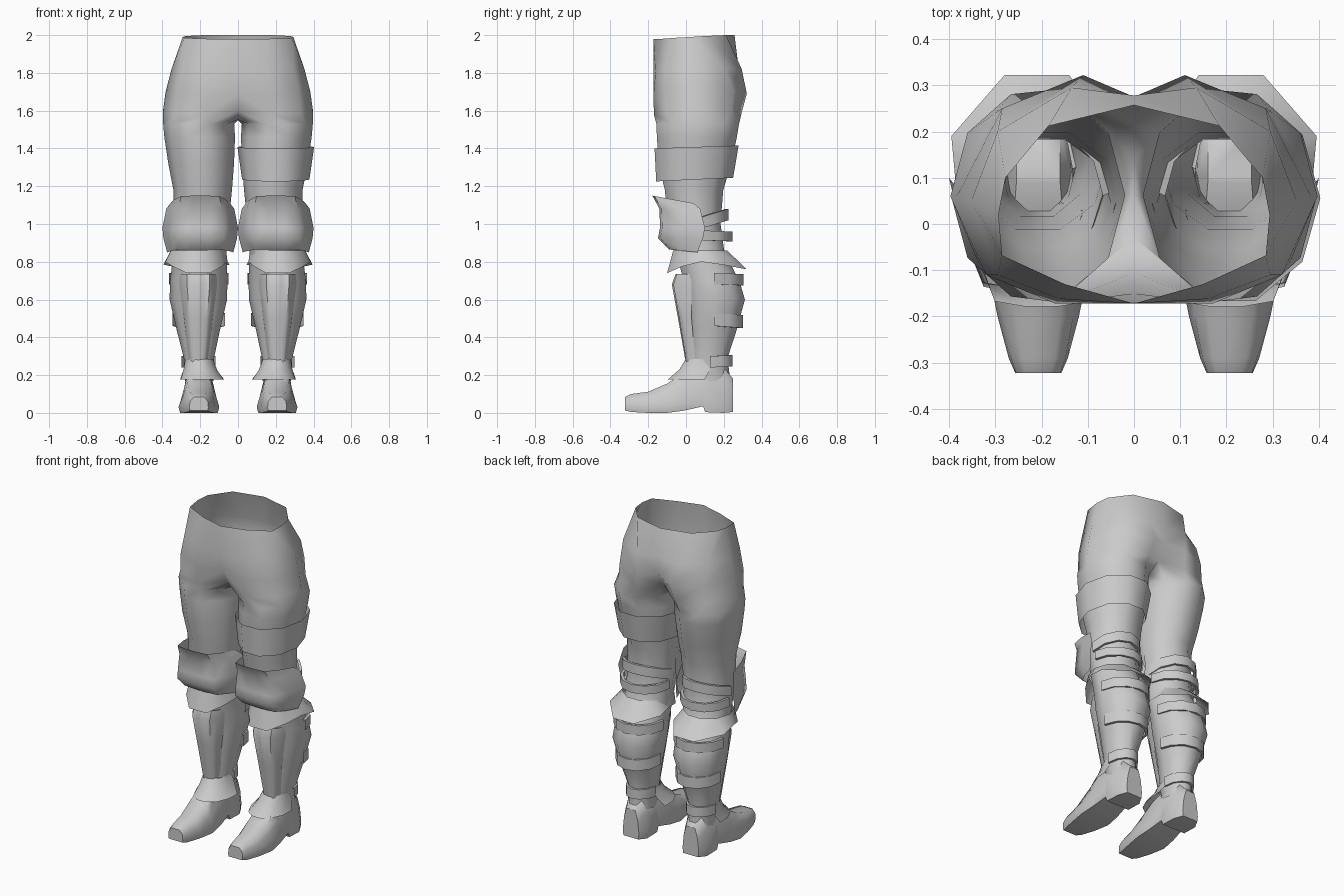
import bpy, math

grey = bpy.data.materials.new("grey")
grey.diffuse_color = (0.6, 0.6, 0.6, 1)


def finish(name, verts, faces, mirror=True, angle=60):
    me = bpy.data.meshes.new(name)
    me.from_pydata(verts, [], faces)
    me.materials.append(grey)
    ob = bpy.data.objects.new(name, me)
    bpy.context.collection.objects.link(ob)
    if mirror:
        m = ob.modifiers.new("mirror", 'MIRROR')
        m.use_mirror_merge, m.merge_threshold = True, 0.0005
    bpy.ops.object.select_all(action='DESELECT')
    ob.select_set(True)
    bpy.context.view_layer.objects.active = ob
    bpy.ops.object.shade_smooth_by_angle(angle=math.radians(angle))
    return ob


def grid(rows, closed=False):
    """Skin a list of equally long rows, top row first."""
    n = len(rows[0])
    verts = [p for r in rows for p in r]
    faces = [(r * n + c, (r + 1) * n + c, (r + 1) * n + (c + 1) % n, r * n + (c + 1) % n)
             for r in range(len(rows) - 1) for c in range(n if closed else n - 1)]
    return verts, faces


def ring(cx, yf, yb, rx, z, a0=-18, a1=306, n=10, tf=0, t2=0):
    """Arc around a leg: 0 degrees is front, 90 outer side; tf and t2 tilt it."""
    out = []
    for i in range(n):
        a = math.radians(a0 + (a1 - a0) * i / (n - 1))
        out.append((cx + rx * math.sin(a), (yf + yb) / 2 - (yb - yf) / 2 * math.cos(a),
                    z + tf * math.cos(a) + t2 * math.cos(2 * a)))
    return out


# trousers: half pelvis sheet from front to back midline, then a closed leg tube
pelvis = [
    [(0, -.172, 1.98), (.15, -.13, 1.98), (.285, -.068, 1.985), (.293, .02, 1.99),
     (.278, .1, 1.995), (.185, .212, 2), (0, .257, 2)],
    [(0, -.172, 1.8), (.16, -.162, 1.8), (.295, -.11, 1.82), (.352, .05, 1.82),
     (.295, .2, 1.83), (.135, .295, 1.82), (0, .278, 1.83)],
    [(0, -.15, 1.69), (.17, -.172, 1.68), (.32, -.11, 1.7), (.383, .06, 1.7),
     (.285, .25, 1.7), (.11, .322, 1.69), (0, .275, 1.72)],
    [(0, -.105, 1.6), (.16, -.17, 1.58), (.33, -.1, 1.59), (.397, .06, 1.6),
     (.3, .24, 1.6), (.13, .295, 1.59), (0, .215, 1.63)],
]
verts, faces = grid(pelvis)
base = len(verts) - 7
verts += [(0, .14, 1.57), (0, .06, 1.548), (0, -.03, 1.552)]
legs = [ring(.208, -.168, .292, .188, 1.53), ring(.203, -.165, .28, .187, 1.46),
        ring(.195, -.155, .25, .174, 1.32),
        ring(.187, -.12, .205, .155, 1.18), ring(.195, -.1, .19, .145, 1.0),
        ring(.2, -.06, .21, .14, .85), ring(.208, -.02, .29, .152, .7),
        ring(.21, -.01, .32, .152, .6), ring(.21, .01, .275, .115, .44),
        ring(.207, .015, .225, .08, .29), ring(.205, .03, .24, .075, .17)]
lv, lf = grid(legs, True)
start = len(verts)
top = list(range(base, base + 10))
faces += [(top[c], start + c, start + (c + 1) % 10, top[(c + 1) % 10]) for c in range(10)]
faces += [tuple(i + start for i in f) for f in lf]
finish("trousers", verts + lv, faces, angle=75)

# single thigh band on one leg
finish("thigh_band", *grid([ring(.2, -.178, .29, .203, 1.408, tf=-.008),
                            ring(.2, -.168, .26, .178, 1.235, tf=-.01)], True), mirror=False)

# knee guards: angular shell wrapped over the front
cols = [(-1, 1), (-.86, .5), (-.64, .05), (-.25, 0), (.25, 0), (.64, .05), (.86, .5), (1, 1)]
rows = []
for z, w, yf, yb, drop in [(1.15, .158, -.178, .04, -.04), (1.08, .18, -.14, .075, 0),
                           (.98, .2, -.138, .1, 0), (.925, .195, -.148, .09, 0),
                           (.865, .175, -.09, .06, -.015)]:
    rows.append([(.2 + u * w, yf + v * (yb - yf), z + drop * v) for u, v in cols])
finish("knee_guard", *grid(rows))

# flared cuff below the knee, with a wide angular back
hem = [(.15, -.1, .74), (.27, -.1, .74), (.345, -.02, .775), (.385, .08, .8),
       (.395, .19, .785), (.28, .322, .76), (.14, .322, .76), (.045, .19, .785),
       (.055, .08, .8), (.085, -.02, .775)]
finish("knee_cuff", *grid([ring(.21, -.075, .225, .145, .86), hem], True))

# shin guard with two grooves that fade towards the ankle
rows = []
for z, w, yf, yb in [(.735, .1, -.055, .03), (.68, .1, -.075, .03), (.5, .077, -.042, .03),
                     (.27, .05, -.002, .05)]:
    row = []
    for u in (-1, -.85, -.6, -.35, -.13, .13, .35, .6, .85, 1):
        groove = .016 * (w - .045) / .055 if abs(u) == .35 else 0
        row.append((.21 + u * w, yf + groove + (yb - yf) * abs(u) ** 5, z))
    rows.append(row)
finish("shin_guard", *grid(rows))

# ankle skirt spreading over the boot
finish("ankle_skirt", *grid([ring(.205, -.005, .2, .075, .285, -110, 110, 8),
                             ring(.2, -.04, .21, .09, .23, -110, 110, 8),
                             ring(.19, -.1, .24, .118, .178, -100, 100, 8)]))

# straps round the back of knee and calf: z, half width, front, back, half height, tilt
straps = [("upper_knee_strap", 1.0, .156, -.1, .225, .03, -.05),
          ("lower_knee_strap", .94, .154, -.08, .245, .026, .006),
          ("upper_calf_strap", .71, .157, -.02, .305, .03, .005),
          ("middle_calf_strap", .495, .14, -.01, .303, .034, .012),
          ("ankle_strap", .27, .09, .0, .245, .03, -.006)]
for name, z, rx, yf, yb, h, t in straps:
    finish(name, *grid([ring(.208, yf, yb - d, rx - d, z + s * h, 92, 268, 7, tf=t)
                        for s, d in ((1, .015), (1, 0), (-1, 0), (-1, .015))]))

# boots: sections from toe to heel (y, half width, sole height, top height, shoulder)
sections = [(-.322, .05, .012, .085, .95), (-.29, .064, .005, .1, .92), (-.2, .088, 0, .112, .86),
            (-.1, .108, 0, .155, .74), (-.01, .1, .012, .215, .75), (.09, .086, .035, .25, .82),
            (.102, .086, .004, .25, .82), (.2, .085, 0, .24, .82), (.25, .056, .005, .18, .85)]
rows = []
for y, w, zb, zt, sh in sections:
    h = zt - zb
    half = [(.92, 0), (1, .2), (sh, .65), (.55, 1)]
    prof = half + [(-u, v) for u, v in reversed(half)]
    rows.append([(.207 + u * w, y, zb + v * h) for u, v in prof])
verts, faces = grid(rows, True)
faces = [tuple(reversed(f)) for f in faces]
n = len(verts)
faces += [tuple(range(8)), tuple(range(n - 1, n - 9, -1))]
finish("boot", verts, faces, angle=65)
